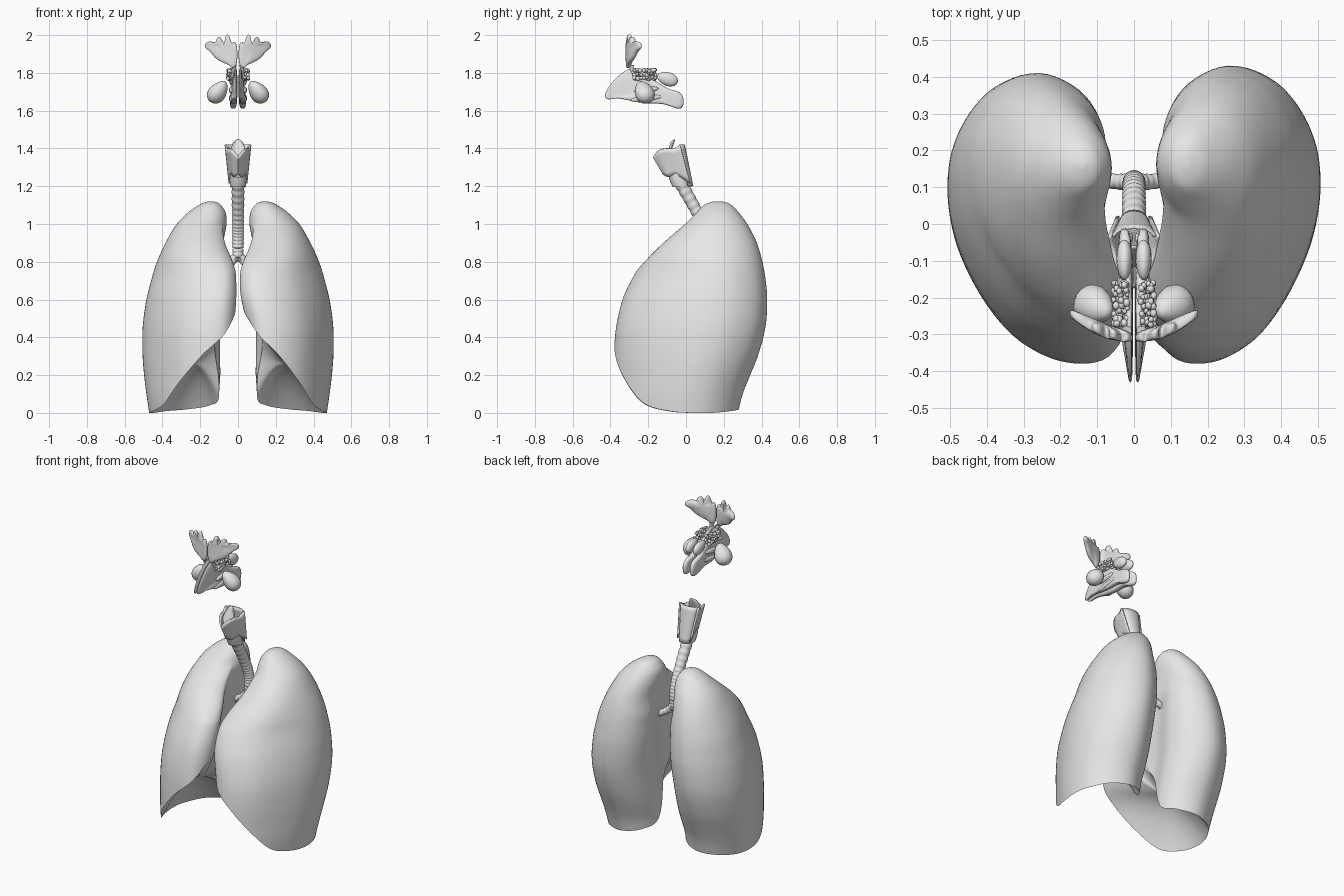
import bpy, bmesh, math, random
from mathutils import Vector, Matrix, Euler

cube = bpy.data.objects.get("Cube")
if cube:
    bpy.data.objects.remove(cube, do_unlink=True)
random.seed(4)

GREY = (0.8, 0.8, 0.8, 1)
grey = bpy.data.materials.new("light grey")
grey.use_nodes = True
grey.diffuse_color = GREY
grey.node_tree.nodes["Principled BSDF"].inputs["Base Color"].default_value = GREY


def finish(name, bm, sharp=None, subsurf=0, solid=0):
    bmesh.ops.recalc_face_normals(bm, faces=bm.faces)
    mesh = bpy.data.meshes.new(name)
    bm.to_mesh(mesh)
    bm.free()
    mesh.materials.append(grey)
    mesh.shade_smooth()
    obj = bpy.data.objects.new(name, mesh)
    bpy.context.collection.objects.link(obj)
    if solid:
        mod = obj.modifiers.new("Thickness", "SOLIDIFY")
        mod.thickness, mod.offset = solid, 0
    if subsurf:
        mod = obj.modifiers.new("Smooth", "SUBSURF")
        mod.levels = mod.render_levels = subsurf
    if sharp:
        bpy.ops.object.select_all(action="DESELECT")
        obj.select_set(True)
        bpy.context.view_layer.objects.active = obj
        bpy.ops.object.shade_smooth_by_angle(angle=math.radians(sharp))
    return obj


def hermite(rows, x):
    """Smooth interpolation of rows keyed by their first column."""
    n = len(rows)
    x = max(rows[0][0], min(rows[-1][0], x))
    i = max(k for k in range(n - 1) if rows[k][0] <= x)

    def slope(k, c):
        a, b = rows[max(k - 1, 0)], rows[min(k + 1, n - 1)]
        return (b[c] - a[c]) / (b[0] - a[0])
    a, b = rows[i], rows[i + 1]
    h = b[0] - a[0]
    t = (x - a[0]) / h
    return [(2*t**3 - 3*t*t + 1) * a[c] + (3*t*t - 2*t**3) * b[c]
            + h * ((t**3 - 2*t*t + t) * slope(i, c) + (t**3 - t*t) * slope(i + 1, c))
            for c in range(1, len(a))]


def skin(bm, rings, close=True, caps=True):
    """Join rings of points with quads."""
    vs = [[bm.verts.new(p) for p in r] for r in rings]
    n = len(rings[0])
    for a, b in zip(vs, vs[1:]):
        for i in range(n if close else n - 1):
            k = (i + 1) % n
            bm.faces.new((a[i], a[k], b[k], b[i]))
    if caps:
        bm.faces.new(vs[0])
        bm.faces.new(vs[-1])


def tube(name, rows, ridges=0, samples=20, sides=20):
    """Round tube through rows of (t, x, y, z, radius), with optional rings."""
    bm, rings = bmesh.new(), []
    lo, hi = rows[0][0], rows[-1][0]
    for j in range(samples + 1):
        t = lo + (hi - lo) * j / samples
        x, y, z, r = hermite(rows, t)
        e = (hi - lo) * 0.01
        d = Vector(hermite(rows, t + e)[:3]) - Vector(hermite(rows, t - e)[:3])
        q = d.to_track_quat("Z", "Y")
        r *= 1 + (0.05 * math.sin(2 * math.pi * ridges * j / samples) if ridges else 0)
        rings.append([Vector((x, y, z)) + q @ Vector((r * math.cos(a), r * math.sin(a), 0))
                      for a in (2 * math.pi * i / sides for i in range(sides))])
    skin(bm, rings)
    return finish(name, bm, sharp=60)


def blob(bm, loc, size, rot=(0, 0, 0), taper=0):
    """Ellipsoid, narrowing towards its own +z when tapered."""
    out = bmesh.ops.create_uvsphere(bm, u_segments=16, v_segments=10, radius=1)["verts"]
    m = Matrix.Translation(loc) @ Euler(rot).to_matrix().to_4x4()
    for v in out:
        k = 1 - taper * v.co.z
        v.co = m @ Vector((v.co.x * size[0] * k, v.co.y * size[1] * k, v.co.z * size[2]))


# Lungs: outline as (across, front to back, rim height), boxes as (z, inner, outer, front, back)
OUTLINE = [(0, .14, .54), (.1, .01, .42), (.34, 0, .31), (.6, .08, .17), (.8, .23, .05),
           (.95, .43, .01), (1, .62, 0), (.95, .79, 0), (.78, .94, .01), (.52, 1, .02),
           (.27, .92, .04), (.155, .75, .09), (.21, .54, .33), (.17, .34, .47)]
BOXES = [(0, .03, .47, -.37, .265), (.1, .03, .485, -.375, .29), (.2, .02, .497, -.376, .33),
         (.3, .02, .505, -.376, .37), (.45, .02, .505, -.364, .41), (.6, .01, .485, -.33, .42),
         (.7, .01, .46, -.285, .412), (.8, .02, .43, -.222, .395), (.9, .05, .385, -.125, .365),
         (1, .06, .325, -.005, .315), (1.06, .065, .265, .055, .27), (1.1, .09, .208, .095, .232),
         (1.113, .108, .182, .122, .208), (1.12, .13, .155, .15, .18)]
LOOP = [(k, *OUTLINE[k % len(OUTLINE)]) for k in range(-2, len(OUTLINE) + 3)]


def lung(name, s):
    count, levels, top = 84, 44, 1.12
    loop = [hermite(LOOP, len(OUTLINE) * i / count) for i in range(count)]

    def place(fu, fv, z):
        u0, u1, y0, y1 = hermite(BOXES, z)
        if s > 0:
            # Notch for the heart in the front inner edge
            notch = max(0, min(1, (.7 - z) / .3))
            u0 += .04 * notch * notch * (3 - 2 * notch) * max(0, 1 - 1.6 * fv)
        # The hollow inner side fades to an oval near the apex
        w = max(0, min(1, (z - .75) / .25))
        a = math.atan2(fv - .5, fu - .5)
        fu += w * (.5 + .5 * math.cos(a) - fu)
        fv += w * (.5 + .5 * math.sin(a) - fv)
        return Vector((s * (u0 + (u1 - u0) * fu), y0 + (y1 - y0) * fv + .01 * s * fv, z))
    rings = []
    for j in range(levels + 1):
        t = math.sin(math.pi / 2 * j / levels)
        rings.append([place(u, v, max(0, b) + (top - max(0, b)) * t) for u, v, b in loop])

    # Hollow underside: a sloping dome that eases into the rim
    def slant(x, y):
        return .15 - .35 * y - .5 * (abs(x) - .25)
    under = []
    for j in range(13, 0, -1):
        k = j / 14
        ring = []
        for p in rings[0]:
            x, y = s * .26 * k + p.x * (1 - k), p.y * (1 - k)
            ease = (1 - k) ** 2
            ring.append((x, y, slant(x, y) + (p.z - slant(p.x, p.y)) * ease + .11 * (1 - ease)))
        under.append(ring)
    bm = bmesh.new()
    skin(bm, under + rings)
    finish(name, bm, sharp=50)


lung("right_lung", -1)
lung("left_lung", 1)

# Windpipe and its branches
tube("windpipe", [(0, 0, .115, .81, .028), (1, 0, .112, .93, .03), (2, 0, .07, 1.04, .031),
                  (3, 0, -.035, 1.23, .034)], ridges=17, samples=17 * 6)
for side, s in (("right", -1), ("left", 1)):
    tube(side + "_bronchus", [(0, 0, .115, .84, .024), (1, s * .045, .115, .79, .021),
                              (2, s * .12, .125, .745, .018), (3, s * .2, .13, .69, .015)],
         ridges=8, samples=48)
    for n, (y, z) in enumerate(((.03, .8), (.0, .66), (.2, .62))):
        tube(f"{side}_bronchus_branch_{n}", [(0, s * .1, .12, .76, .012),
             (1, s * .14, (y + .12) / 2, (z + .76) / 2, .011), (2, s * .19, y, z, .008)], sides=12)

# Voice box: shield, as (t, outward, y, bottom, top)
SHIELD = [(0, 0, -.15, 1.265, 1.355), (1, .028, -.125, 1.25, 1.39), (2, .048, -.085, 1.26, 1.4),
          (3, .058, -.045, 1.24, 1.4), (4, .066, -.01, 1.215, 1.42)]
bm = bmesh.new()
cols = []
for j in range(-16, 17):
    x, y, lo, hi = hermite(SHIELD, abs(j) / 4)
    x = math.copysign(x, j)
    cols.append([(x * (.68 + .32 * k / 6), y + (.045 - .075 * k / 6) * .7, lo + (hi - lo) * k / 6)
                 for k in range(7)])
skin(bm, cols, close=False, caps=False)
finish("voice_box_shield", bm, sharp=45, solid=.01)

# Voice box: ring, taller at the back
bm = bmesh.new()
rings = []
for j in range(33):
    a = 2 * math.pi * j / 32
    c, d = math.cos(a), math.sin(a)
    h = .026 + .011 * (1 + d)
    rings.append([(.041 * c * k, .041 * d - .04 - .4 * dz + .03 * (k - 1) * d, 1.232 + dz + .01 * d)
                  for k, dz in ((1, -h), (1.08, 0), (1, h), (.8, h), (.8, -h))])
skin(bm, rings, caps=False)
bmesh.ops.remove_doubles(bm, verts=bm.verts, dist=.0005)
finish("voice_box_ring", bm, sharp=50)

bm = bmesh.new()
rows = []
for j in range(11):
    t = j / 10
    w = .008 + .034 * math.sin(math.pi * min(1, .06 + t * .86)) ** .7
    rows.append([(w * k / 4, -.115 + .055 * t - .02 * (k / 4) ** 2 * t, 1.3 + .15 * t - .012 * (k / 4) ** 2)
                 for k in range(-4, 5)])
skin(bm, rows, close=False, caps=False)
finish("epiglottis", bm, solid=.01, subsurf=1)

bm = bmesh.new()
rows = []
for j in range(9):
    t = j / 8
    w, y = .034 + .022 * t, .035 - .045 * t
    rows.append([(w * math.sin(a), y + .025 * (math.cos(a) - 1), 1.2 + .22 * t)
                 for a in (math.radians(15 * k) for k in range(-6, 7))])
skin(bm, rows, close=False, caps=False)
finish("throat_back_wall", bm, solid=.008)

# Frontal sinus: branching plate as (x, z)
FAN = [(.002, 1.825), (.002, 1.95), (.02, 1.97), (.032, 1.952), (.04, 1.975), (.05, 2.01),
       (.07, 1.995), (.066, 1.965), (.08, 1.955), (.09, 1.993), (.115, 1.99), (.112, 1.96),
       (.135, 1.965), (.17, 1.968), (.18, 1.93), (.148, 1.918), (.125, 1.88), (.095, 1.862),
       (.07, 1.85), (.046, 1.842), (.038, 1.825)]
# Nasal passage side profile as (y, z)
NOSE = [(-.44, 1.67), (-.41, 1.73), (-.35, 1.795), (-.29, 1.832), (-.24, 1.82), (-.2, 1.78),
        (-.14, 1.745), (-.09, 1.71), (-.035, 1.705), (-.008, 1.67), (-.015, 1.6), (-.07, 1.617),
        (-.12, 1.64), (-.2, 1.635), (-.29, 1.65), (-.36, 1.67), (-.41, 1.655)]
for side, s in (("right", -1), ("left", 1)):
    bm = bmesh.new()
    blob(bm, (s * .017, -.04, 1.3), (.014, .012, .045), (.35, 0, 0), .3)
    finish(side + "_voice_box_cartilage", bm)

    bm = bmesh.new()
    skin(bm, [[(s * x, -.315 + 2.2 * x * x + .25 * (z - 1.9) ** 2 + d, z) for x, z in FAN]
              for d in (-.014, .005, .024)])
    finish(side + "_frontal_sinus", bm, subsurf=2)

    bm = bmesh.new()
    skin(bm, [[(s * (.002 + d * (.014 + .034 * min(1, (y + .44) / .16) * min(1, (1.87 - z) / .2))), y, z)
               for y, z in NOSE] for d in (0, .5, 1)])
    finish(side + "_nasal_passage", bm, subsurf=2)

    bm = bmesh.new()
    for n in range(2):
        blob(bm, (s * .036, -.21, 1.665 + .045 * n), (.012, .085 - .02 * n, .016), (.12, 0, 0))
    finish(side + "_nasal_folds", bm)

    bm = bmesh.new()
    blob(bm, (s * .105, -.222, 1.7), (.046, .052, .068), (0, s * -.7, s * .5), .25)
    finish(side + "_cheek_sinus", bm)

    bm = bmesh.new()
    blob(bm, (s * .026, -.098, 1.768), (.022, .036, .057), (1.25, 0, 0), .1)
    finish(side + "_rear_sinus", bm)

    # Small air cells in a loose cluster
    bm = bmesh.new()
    for i in range(8):
        for k in range(3):
            for m in range(3):
                r = random.uniform(.007, .012)
                jig = [random.uniform(-.005, .005) for _ in range(3)]
                blob(bm, (s * (.022 + .014 * m) + jig[0], -.27 + .015 * i + jig[1],
                          1.772 + .02 * k + jig[2]), (r * .85, r, r))
    finish(side + "_air_cells", bm)

    tube(side + "_sinus_duct", [(0, s * .02, -.29, 1.84, .014), (1, s * .022, -.285, 1.815, .009),
                                (2, s * .028, -.27, 1.78, .008)], sides=12)
